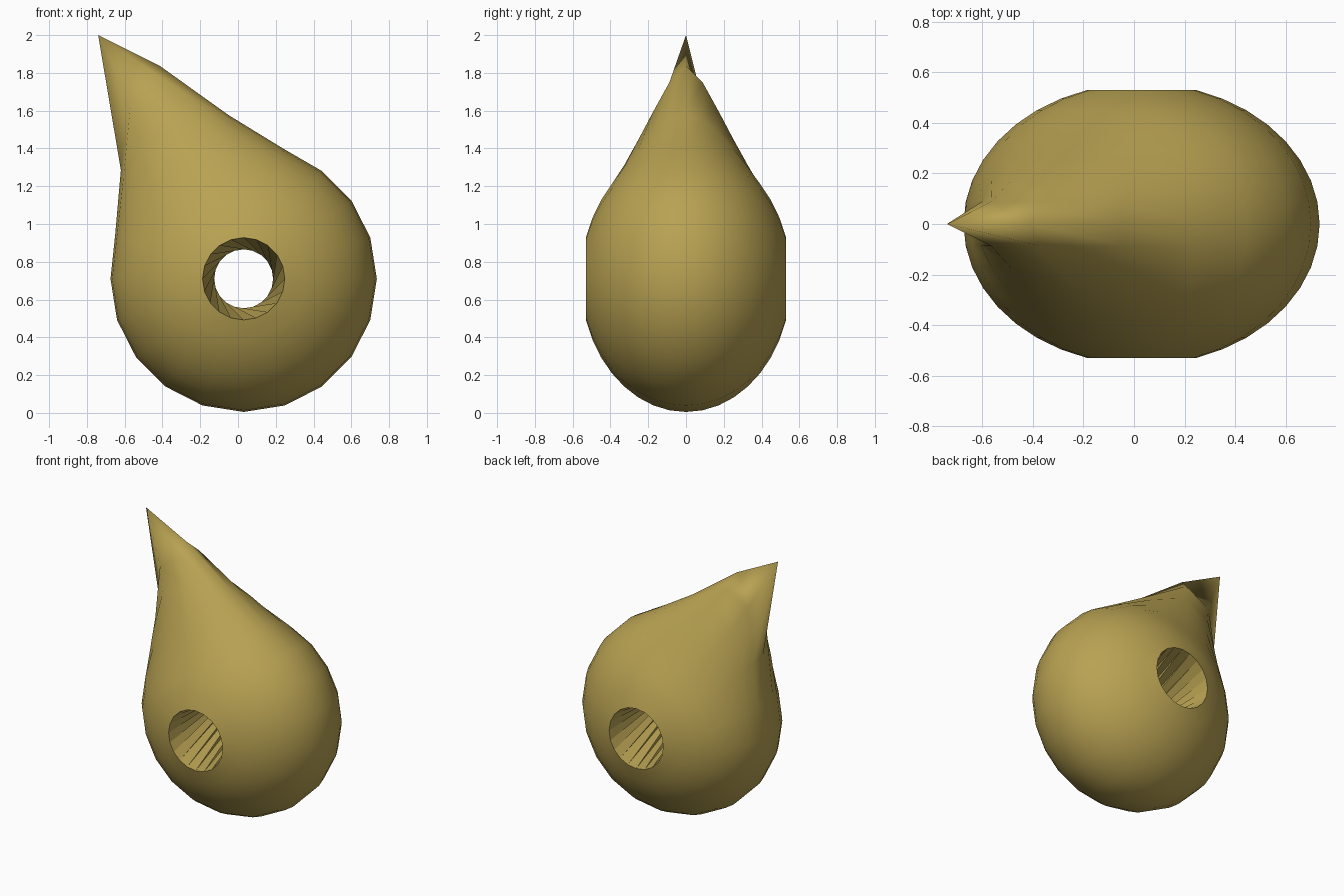
import bpy, bmesh, math
from mathutils import Vector

if "Cube" in bpy.data.objects:
    bpy.data.objects.remove(bpy.data.objects["Cube"])

SEG, LAT = 20, 8          # sides around the y axis, rings each side of the equator
R, RY = 0.705, 0.557      # radius in xz and half depth along y
CX, CZ = 0.03, 0.71
TWIST = 5                 # segments the through-hole is twisted by

mat = bpy.data.materials.new("mustard")
mat.diffuse_color = (0.48, 0.36, 0.085, 1)
mat.use_nodes = True
mat.node_tree.nodes["Principled BSDF"].inputs["Base Color"].default_value = mat.diffuse_color

bm = bmesh.new()
pull = Vector((-0.356, 0, 0.72))
focus = Vector((CX + R * math.cos(math.radians(117)), 0,
                CZ + R * math.sin(math.radians(117))))


def weight(p):
    """Soft falloff around the focus of the pulled tip."""
    d = p - focus
    dist = math.sqrt(d.x ** 2 + (1.3 * d.y) ** 2 + d.z ** 2)
    return 0.92 * max(0, 1 - dist / 0.65) ** 2


# Ellipsoid body without poles, drawn out to a point
rings = []
for k in range(-LAT, LAT + 1):
    lat = math.radians(9 * k)
    ring = []
    for i in range(SEG):
        a = 2 * math.pi * i / SEG
        r = R * math.cos(lat)
        p = Vector((CX + r * math.cos(a), RY * math.sin(lat), CZ + r * math.sin(a)))
        w = 1 if (k == 0 and i == 7) else weight(p)
        ring.append(bm.verts.new(p + pull * w))
    rings.append(ring)

for a, b in zip(rings, rings[1:]):
    for i in range(SEG):
        j = (i + 1) % SEG
        bm.faces.new((a[i], a[j], b[j], b[i])).smooth = True

# Twisted through-hole bridging the two open ends
front, back = rings[0], rings[-1]
for i in range(SEG):
    j = (i + 1) % SEG
    bi, bj = back[(i - TWIST) % SEG], back[(j - TWIST) % SEG]
    bm.faces.new((front[i], bj, front[j]))
    bm.faces.new((front[i], bi, bj))

bmesh.ops.recalc_face_normals(bm, faces=bm.faces)

# Crisp rims where the hole meets the body
for ring in (front, back):
    for i in range(SEG):
        e = bm.edges.get((ring[i], ring[(i + 1) % SEG]))
        if e:
            e.smooth = False

mesh = bpy.data.meshes.new("pointed_bead")
bm.to_mesh(mesh)
bm.free()
mesh.materials.append(mat)
obj = bpy.data.objects.new("pointed_bead", mesh)
bpy.context.collection.objects.link(obj)
